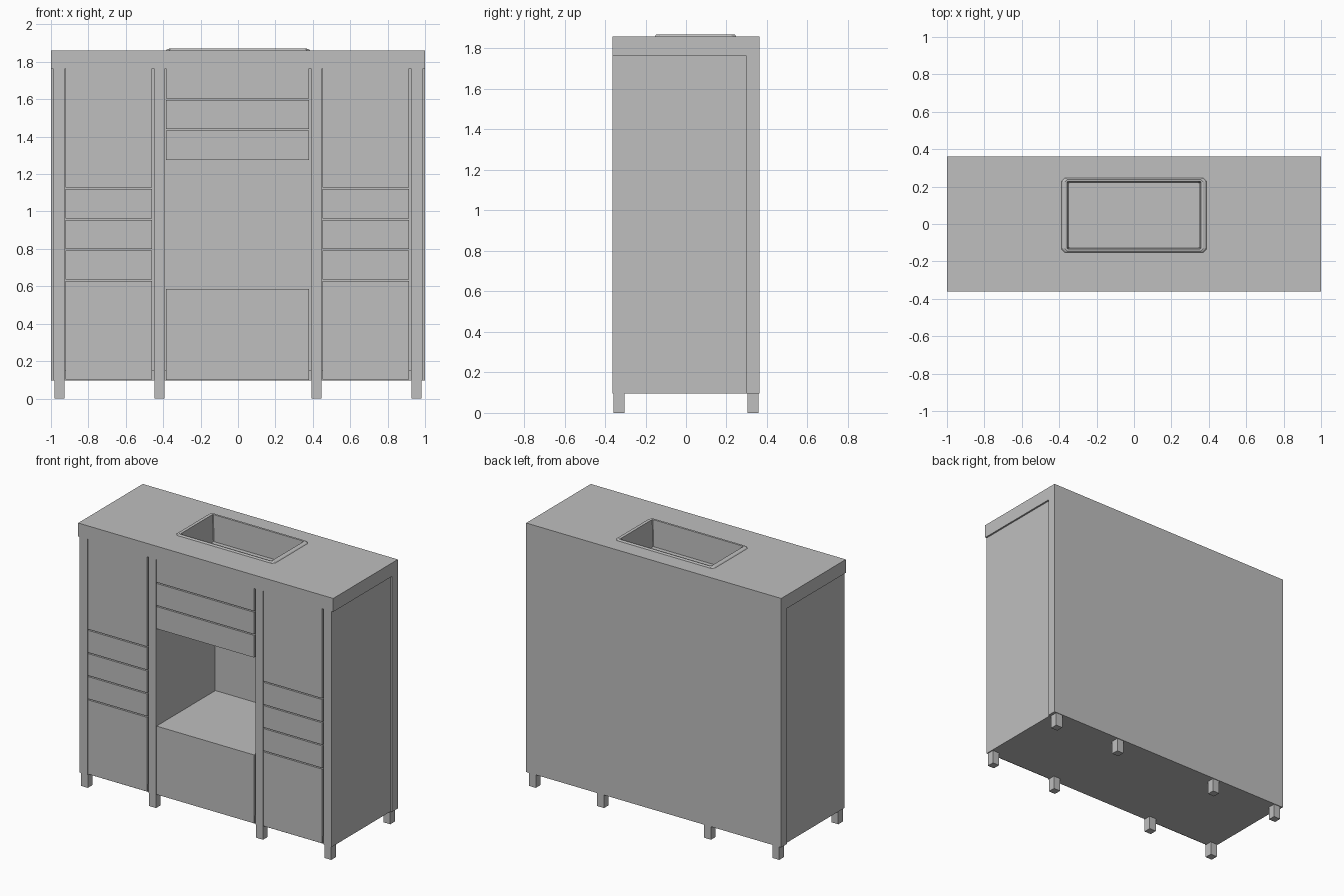
import bpy
import bmesh

if "Cube" in bpy.data.objects:
    bpy.data.objects.remove(bpy.data.objects["Cube"])

# One plain grey for the whole cabinet
grey = bpy.data.materials.new("plain_grey")
grey.use_nodes = True
grey.diffuse_color = (0.52, 0.52, 0.52, 1)
grey.node_tree.nodes["Principled BSDF"].inputs["Base Color"].default_value = grey.diffuse_color

FRONT, BACK, INNER_BACK = -0.362, 0.362, 0.297
SLAB_Z, TOP_Z, BASE_Z = 1.765, 1.86, 0.095
SIDE = 0.988
GAP = 0.008


def finish(name, bm):
    bmesh.ops.recalc_face_normals(bm, faces=bm.faces[:])
    mesh = bpy.data.meshes.new(name)
    bm.to_mesh(mesh)
    bm.free()
    mesh.materials.append(grey)
    obj = bpy.data.objects.new(name, mesh)
    bpy.context.scene.collection.objects.link(obj)
    return obj


def box(name, x0, x1, y0, y1, z0, z1):
    bm = bmesh.new()
    bmesh.ops.create_cube(bm, size=1)
    for v in bm.verts:
        v.co = ((x0 + x1) / 2 + v.co.x * (x1 - x0),
                (y0 + y1) / 2 + v.co.y * (y1 - y0),
                (z0 + z1) / 2 + v.co.z * (z1 - z0))
    return finish(name, bm)


def ring(hx, hy, cy, z, cut=0.0):
    """Rectangle around (0, cy), with optional cut corners."""
    if not cut:
        return [(sx * hx, cy + sy * hy, z) for sx, sy in ((-1, -1), (1, -1), (1, 1), (-1, 1))]
    a, b = hx - cut, hy - cut
    plan = ((-a, -hy), (a, -hy), (hx, -b), (hx, b), (a, hy), (-a, hy), (-hx, b), (-hx, -b))
    return [(x, cy + y, z) for x, y in plan]


def loft(name, rings, loop=False):
    """Skin a stack of rings; either join the last to the first or cap both."""
    bm = bmesh.new()
    rows = [[bm.verts.new(p) for p in r] for r in rings]
    pairs = list(zip(rows, rows[1:]))
    if loop:
        pairs.append((rows[-1], rows[0]))
    else:
        bm.faces.new(rows[0])
        bm.faces.new(rows[-1])
    for low, high in pairs:
        n = len(low)
        for i in range(n):
            j = (i + 1) % n
            bm.faces.new((low[i], low[j], high[j], high[i]))
    return finish(name, bm)


# Worktop with a cut-out for the basin
loft("worktop", [ring(1, BACK, 0, SLAB_Z), ring(1, BACK, 0, TOP_Z),
                 ring(0.365, 0.188, 0.047, TOP_Z), ring(0.365, 0.188, 0.047, SLAB_Z)], loop=True)

# Basin: outer shell, sloped rim, tapered inside and floor
loft("basin", [ring(0.363, 0.186, 0.047, 1.65, 0.01),
               ring(0.363, 0.186, 0.047, TOP_Z, 0.01),
               ring(0.387, 0.2, 0.047, TOP_Z, 0.018),
               ring(0.382, 0.197, 0.047, 1.866, 0.018),
               ring(0.37, 0.192, 0.047, 1.87, 0.014),
               ring(0.357, 0.181, 0.047, 1.868, 0.004),
               ring(0.347, 0.176, 0.047, 1.68, 0.004)])

# Back panel and base board
box("back_panel", -1, 1, INNER_BACK, BACK, BASE_Z, SLAB_Z)
box("base_board", -SIDE, SIDE, FRONT + 0.01, INNER_BACK, BASE_Z, 0.15)

# Uprights and legs, mirrored
for side, s in (("right", -1), ("left", 1)):
    for part, a, b in (("side_wall", 0.925, SIDE), ("divider", 0.39, 0.45)):
        x0, x1 = sorted((s * a, s * b))
        box(f"{side}_{part}", x0, x1, FRONT, INNER_BACK, BASE_Z, SLAB_Z)
    for part, a in (("outer", 0.928), ("inner", 0.393)):
        x0, x1 = sorted((s * a, s * (a + 0.053)))
        box(f"{side}_{part}_front_leg", x0, x1, -0.357, -0.304, 0, BASE_Z)
        box(f"{side}_{part}_back_leg", x0, x1, 0.304, 0.357, 0, BASE_Z)

# Side columns: tall door, three drawers, lower door
splits = (SLAB_Z + GAP, 1.124, 0.959, 0.796, 0.631, 0.097)
names = ("upper_door", "top_drawer", "middle_drawer", "bottom_drawer", "lower_door")
for side, x0, x1 in (("right", -0.923, -0.46), ("left", 0.452, 0.914)):
    for name, high, low in zip(names, splits, splits[1:]):
        box(f"{side}_{name}", x0, x1, FRONT, INNER_BACK, low + GAP / 2, high - GAP / 2)

# Centre column: shallow front before the basin, two drawers, niche, lower panel
box("basin_front", -0.385, 0.38, FRONT, -0.3, 1.604, SLAB_Z)
box("centre_upper_drawer", -0.385, 0.38, FRONT, INNER_BACK, 1.44, 1.596)
box("centre_lower_drawer", -0.385, 0.38, FRONT, INNER_BACK, 1.275, 1.432)
box("niche_base", -0.385, 0.38, FRONT, INNER_BACK, 0.1, 0.585)
